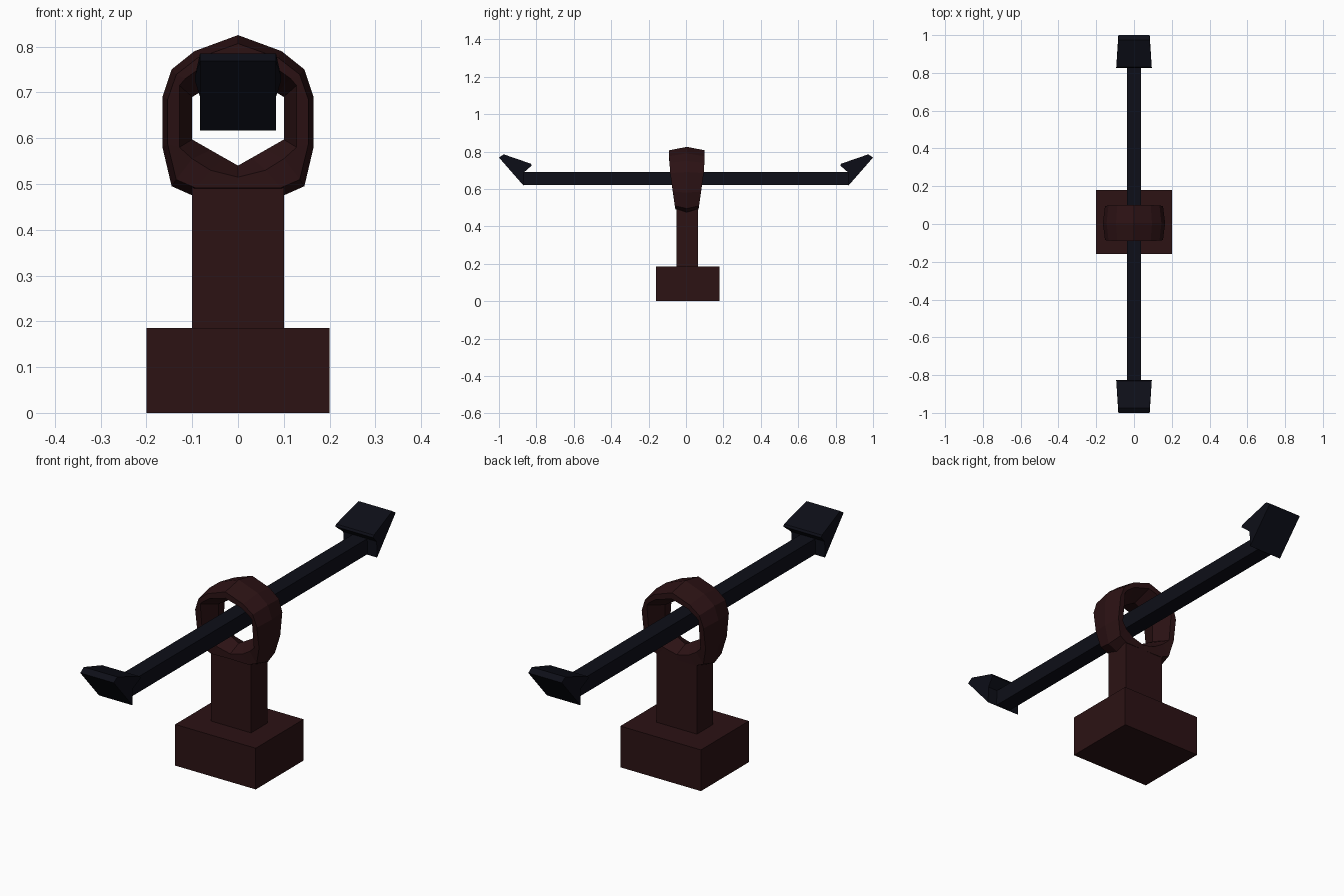
import bpy, bmesh

if "Cube" in bpy.data.objects:
    bpy.data.objects.remove(bpy.data.objects["Cube"])


def material(name, color):
    m = bpy.data.materials.new(name)
    m.diffuse_color = (*color, 1)
    m.use_nodes = True
    m.node_tree.nodes["Principled BSDF"].inputs["Base Color"].default_value = m.diffuse_color
    return m


BROWN = material("dark_brown", (0.025, 0.006, 0.007))
NAVY = material("dark_navy", (0.004, 0.0045, 0.009))


def mesh_object(name, verts, faces, mat):
    me = bpy.data.meshes.new(name)
    me.from_pydata(verts, [], faces)
    bm = bmesh.new()
    bm.from_mesh(me)
    bmesh.ops.recalc_face_normals(bm, faces=bm.faces)
    bm.to_mesh(me)
    bm.free()
    ob = bpy.data.objects.new(name, me)
    me.materials.append(mat)
    bpy.context.collection.objects.link(ob)
    return ob


def box(name, x, y0, y1, z0, z1, mat):
    v = [(a, b, c) for c in (z0, z1) for a, b in ((-x, y0), (x, y0), (x, y1), (-x, y1))]
    f = [(0, 1, 2, 3), (4, 5, 6, 7)] + [(i, (i + 1) % 4, (i + 1) % 4 + 4, i + 4) for i in range(4)]
    return mesh_object(name, v, f, mat)


# Pedestal
box("base_block", 0.2, -0.16, 0.18, 0, 0.185, BROWN)
box("post", 0.1, -0.05, 0.065, 0.185, 0.51, BROWN)

# Ring: half outlines from top to bottom, mirrored, with a six-sided section
outer = [(0, .825), (.095, .79), (.145, .75), (.165, .69), (.165, .58), (.145, .495), (.1, .475), (0, .475)]
rim = [(0, .778), (.08, .755), (.115, .73), (.128, .715), (.128, .58), (.1, .555), (.06, .53), (0, .515)]
inner = [(0, .75), (.05, .72), (.085, .699), (.1, .69), (.1, .597), (.06, .574), (.03, .557), (0, .54)]
depth = [.095, .095, .093, .09, .075, .065, .062, .06]
yc = 0.005


def section(i, s):
    o, r, n, d = outer[i], rim[i], inner[i], depth[i]
    f = (o[0] * 0.93, 0.64 + (o[1] - 0.64) * 0.9)
    pts = [(o, 0), (f, -d), (r, -d), (n, 0), (r, d), (f, d)]
    return [(s * p[0], yc + y, p[1]) for p, y in pts]


loops = [section(i, 1) for i in range(8)] + [section(i, -1) for i in range(6, 0, -1)]
n = len(loops)
faces = [(i * 6 + k, i * 6 + (k + 1) % 6, (i + 1) % n * 6 + (k + 1) % 6, (i + 1) % n * 6 + k)
         for i in range(n) for k in range(6)]
mesh_object("ring", [v for l in loops for v in l], faces, BROWN)

# Cross arm
box("arm", 0.036, -0.87, 0.87, 0.62, 0.69, NAVY)

# Hooked heads at both ends: side profile (half width, y, z)
profile = [(.083, .868, .617), (.083, 1.0, .768), (.083, .975, .785), (.094, .83, .735),
           (.094, .825, .725), (.083, .865, .69)]
for name, s in (("front_head", -1), ("back_head", 1)):
    v = [(side * x, s * y, z) for side in (-1, 1) for x, y, z in profile]
    m = len(profile)
    f = [tuple(range(m)), tuple(range(m, 2 * m))]
    f += [(i, (i + 1) % m, (i + 1) % m + m, i + m) for i in range(m)]
    mesh_object(name, v, f, NAVY)
